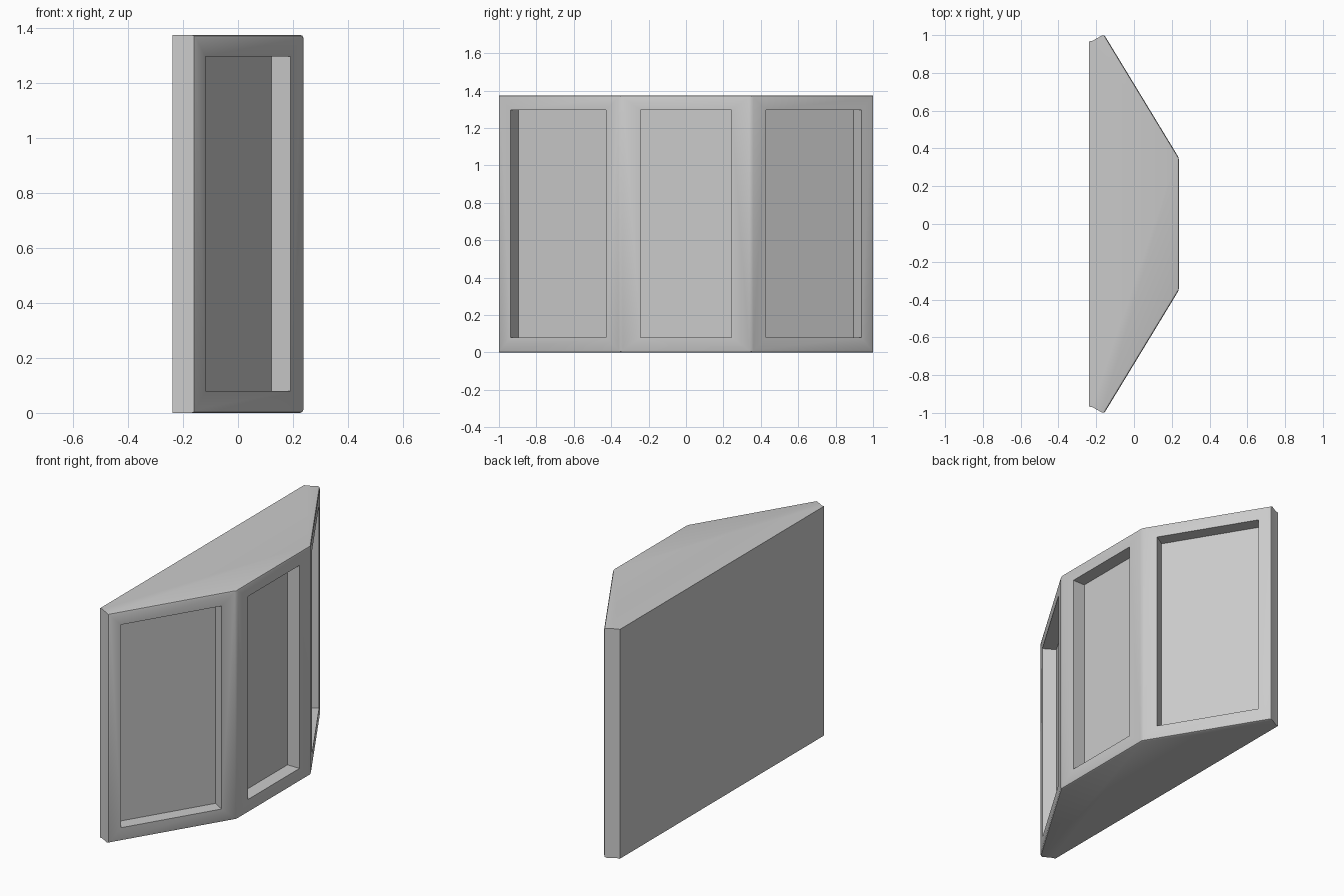
import bpy, bmesh, math
from mathutils import Vector, Matrix

if "Cube" in bpy.data.objects:
    bpy.data.objects.remove(bpy.data.objects["Cube"])

H = 1.375
Z0, Z1 = 0.08, 1.297      # recess bottom / top
DEPTH = 0.08

# Bay window body: extruded plan profile, mirrored about y = 0
half = [(0.238, 0.35), (-0.159, 1.004), (-0.222, 0.969), (-0.238, 0.967)]
plan = half + [(x, -y) for x, y in reversed(half)]
bm = bmesh.new()
base = bm.faces.new([bm.verts.new((x, y, 0)) for x, y in plan])
ext = bmesh.ops.extrude_face_region(bm, geom=[base])
bmesh.ops.translate(bm, vec=(0, 0, H),
                    verts=[v for v in ext["geom"] if isinstance(v, bmesh.types.BMVert)])
bmesh.ops.recalc_face_normals(bm, faces=bm.faces)

# Soften every edge bordering the three outward faces
front = [f for f in bm.faces if abs(f.normal.z) < 0.5 and f.normal.x > 0.5]
edges = list({e for f in front for e in f.edges})
bmesh.ops.bevel(bm, geom=edges, offset=0.012, segments=2, profile=0.5, affect='EDGES')
me = bpy.data.meshes.new("bay_window")
bm.to_mesh(me)
bm.free()
body = bpy.data.objects.new("bay_window", me)
bpy.context.collection.objects.link(body)


def recess(name, a, b):
    """Cut a pocket into the face whose opening runs from plan point a to b."""
    a, b = Vector((*a, 0)), Vector((*b, 0))
    along = (b - a).normalized()
    out = Vector((along.y, -along.x, 0))
    mid = (a + b) / 2 + Vector((0, 0, (Z0 + Z1) / 2))
    rot = Matrix((along, out, (0, 0, 1))).transposed().to_4x4()
    cut_bm = bmesh.new()
    size = Matrix.Diagonal(((b - a).length, DEPTH * 2, Z1 - Z0, 1))
    bmesh.ops.create_cube(cut_bm, size=1, matrix=Matrix.Translation(mid) @ rot @ size)
    bmesh.ops.recalc_face_normals(cut_bm, faces=cut_bm.faces)
    m = bpy.data.meshes.new(name)
    cut_bm.to_mesh(m)
    cut_bm.free()
    cutter = bpy.data.objects.new(name, m)
    bpy.context.collection.objects.link(cutter)
    cutter.hide_render = True
    mod = body.modifiers.new(name, 'BOOLEAN')
    mod.object = cutter
    mod.operation = 'DIFFERENCE'
    mod.solver = 'EXACT'
    bpy.ops.object.modifier_apply(modifier=name)
    bpy.data.objects.remove(cutter)


def on_slant(y):
    (x0, y0), (x1, y1) = half[0], half[1]
    return x0 + (y - y0) * (x1 - x0) / (y1 - y0)


bpy.context.view_layer.objects.active = body
body.select_set(True)

# Window recesses: centre, then the two angled sides
recess("centre_recess", (0.238, -0.243), (0.238, 0.243))
recess("left_recess", (on_slant(0.938), -0.938), (on_slant(0.428), -0.428))
recess("right_recess", (on_slant(0.428), 0.428), (on_slant(0.938), 0.938))

bpy.ops.object.shade_smooth_by_angle(angle=math.radians(35))
